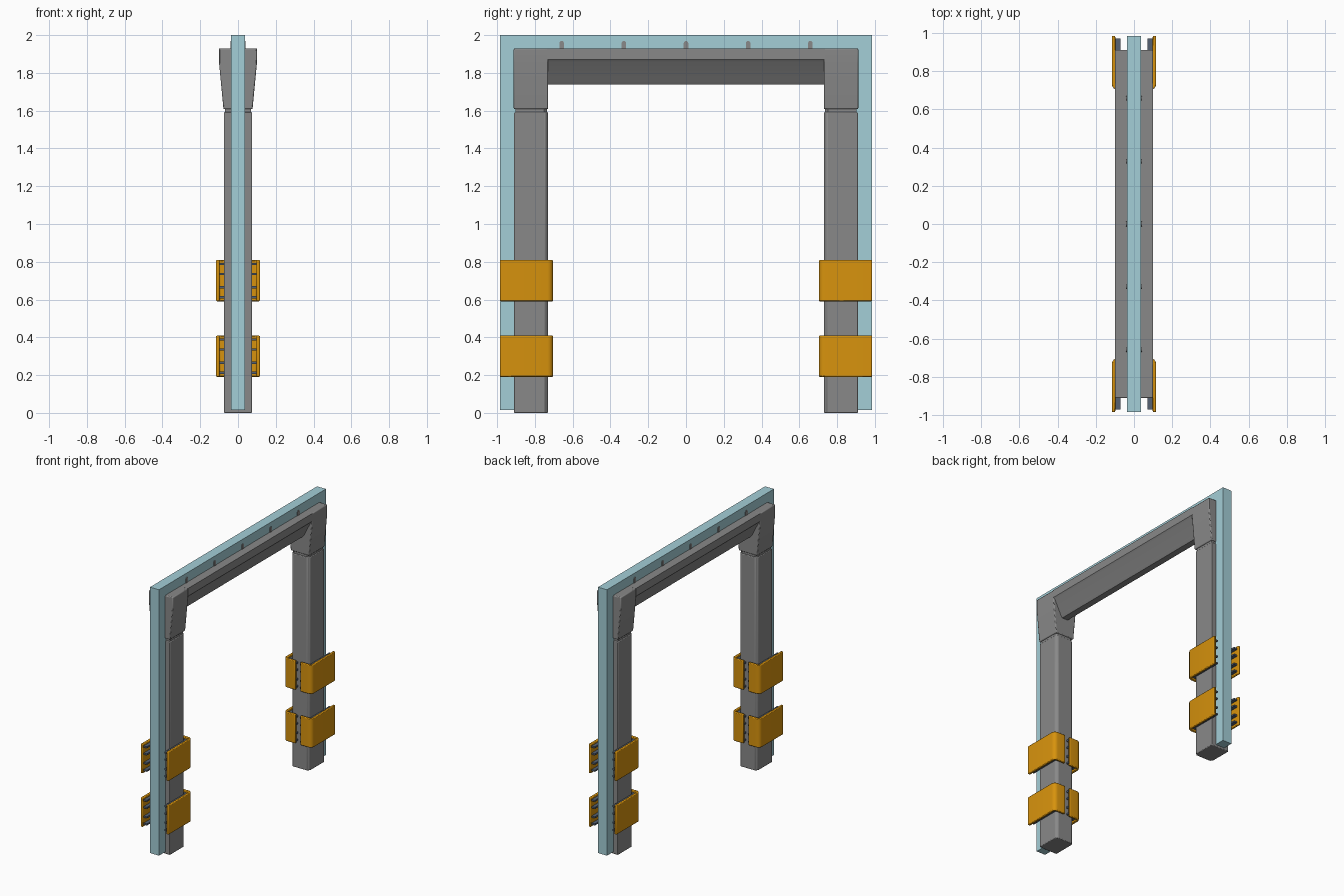
import bpy, bmesh, math
from mathutils import Vector

if "Cube" in bpy.data.objects:
    bpy.data.objects.remove(bpy.data.objects["Cube"])


def material(name, rgb):
    m = bpy.data.materials.new(name)
    m.diffuse_color = (*rgb, 1)
    m.use_nodes = True
    m.node_tree.nodes["Principled BSDF"].inputs["Base Color"].default_value = m.diffuse_color
    return m


GREY = material("frame grey", (0.25, 0.25, 0.25))
GLASS = material("pale blue", (0.37, 0.62, 0.68))
ORANGE = material("clamp orange", (0.68, 0.29, 0.004))
STEEL = material("strip blue grey", (0.09, 0.12, 0.17))


def prism(name, profile, to3d, a, b, mat, bevel=0.0, segs=2):
    """Extrude a 2D profile between depths a and b; to3d maps (u, v, depth) to xyz."""
    bm = bmesh.new()
    face = bm.faces.new([bm.verts.new(to3d(u, v, a)) for u, v in profile])
    ext = bmesh.ops.extrude_face_region(bm, geom=[face])["geom"]
    move = Vector(to3d(0, 0, b)) - Vector(to3d(0, 0, a))
    bmesh.ops.translate(bm, vec=move, verts=[g for g in ext if isinstance(g, bmesh.types.BMVert)])
    bmesh.ops.recalc_face_normals(bm, faces=bm.faces[:])
    me = bpy.data.meshes.new(name)
    bm.to_mesh(me)
    bm.free()
    me.materials.append(mat)
    ob = bpy.data.objects.new(name, me)
    bpy.context.collection.objects.link(ob)
    if bevel:
        mod = ob.modifiers.new("bevel", "BEVEL")
        mod.width, mod.segments, mod.limit_method = bevel, segs, "ANGLE"
        mod.angle_limit = math.radians(25)
    bpy.ops.object.select_all(action="DESELECT")
    ob.select_set(True)
    bpy.context.view_layer.objects.active = ob
    bpy.ops.object.shade_smooth_by_angle(angle=math.radians(35))
    return ob


def along_z(u, v, d):
    return (u, v, d)


def along_y(u, v, d):
    return (u, d, v)


def along_x(u, v, d):
    return (d, u, v)


def l_path(sx, sy, x_out, x_in, y_in, y_skin, y_end, x_end, r):
    """Cross-section of an L hugging the inner corner of a leg, rounded at the bend."""
    arc = []
    for i in range(5):
        t = math.radians(90 * i / 4)
        arc.append((x_out - r + r * math.cos(t), y_in + r - r * math.sin(t)))
    pts = [(x_in, y_end), (x_out, y_end)] + arc + [(x_end, y_in), (x_end, y_skin), (x_in, y_skin)]
    return [(sx * x, sy * y) for x, y in pts]


for s in (-1, 1):
    side = "left" if s < 0 else "right"

    # Leg with chamfered inner edges
    c = 0.016
    leg = [(-0.075, 0.91), (0.075, 0.91), (0.075, 0.73 + c), (0.075 - c, 0.73),
           (-0.075 + c, 0.73), (-0.075, 0.73 + c)]
    leg = [(x, s * y) for x, y in leg]
    prism(side + "_leg", leg, along_z, 0, 1.592, GREY, 0.005)

    # Recessed neck between leg and corner
    neck = [(x * 0.93, s * 0.82 + (y - s * 0.82) * 0.93) for x, y in leg]
    prism(side + "_neck", neck, along_z, 1.58, 1.62, GREY)

    # Flared corner block
    corner = [(-0.077, 1.608), (0.077, 1.608), (0.1, 1.85), (0.1, 1.93), (-0.1, 1.93), (-0.1, 1.85)]
    prism(side + "_corner", corner, along_y, s * 0.73, s * 0.912, GREY, 0.006)

    # Clamps: orange L plates with thin strips behind them
    for level, zc in (("lower", 0.30), ("upper", 0.70)):
        for sx in (-1, 1):
            tag = f"{side}_{level}_{'a' if sx < 0 else 'b'}"
            plate = l_path(sx, s, 0.116, 0.098, 0.703, 0.72, 0.985, 0.02, 0.03)
            prism(tag + "_clamp", plate, along_z, zc - 0.109, zc + 0.109, ORANGE, 0.005)
            strip = l_path(sx, s, 0.107, 0.072, 0.712, 0.735, 0.972, 0.015, 0.025)
            for dz in (-0.088, -0.035, 0.035, 0.088):
                prism(tag + "_strip", strip, along_z, zc + dz - 0.006, zc + dz + 0.006, STEEL)

# Top beam: flat lip above a tapering underside
beam = [(-0.1, 1.93), (0.1, 1.93), (0.1, 1.872), (0.088, 1.858), (0.036, 1.755), (0.024, 1.738),
        (-0.024, 1.738), (-0.036, 1.755), (-0.088, 1.858), (-0.1, 1.872)]
prism("top_beam", beam, along_y, -0.735, 0.735, GREY)

# Outer pale blue arch
arch = [(-0.985, 0.015), (-0.985, 2.0), (0.985, 2.0), (0.985, 0.015),
        (0.895, 0.015), (0.895, 1.91), (-0.895, 1.91), (-0.895, 0.015)]
prism("outer_arch", arch, along_x, -0.037, 0.037, GLASS)

# Small round-topped clips along the beam
for i in range(-2, 3):
    y = i * 0.329
    clip = [(y - 0.012, 1.92), (y + 0.012, 1.92)]
    clip += [(y + 0.012 * math.cos(math.pi * k / 6), 1.957 + 0.012 * math.sin(math.pi * k / 6)) for k in range(7)]
    prism("beam_clip", clip, along_x, -0.041, 0.041, GREY)
